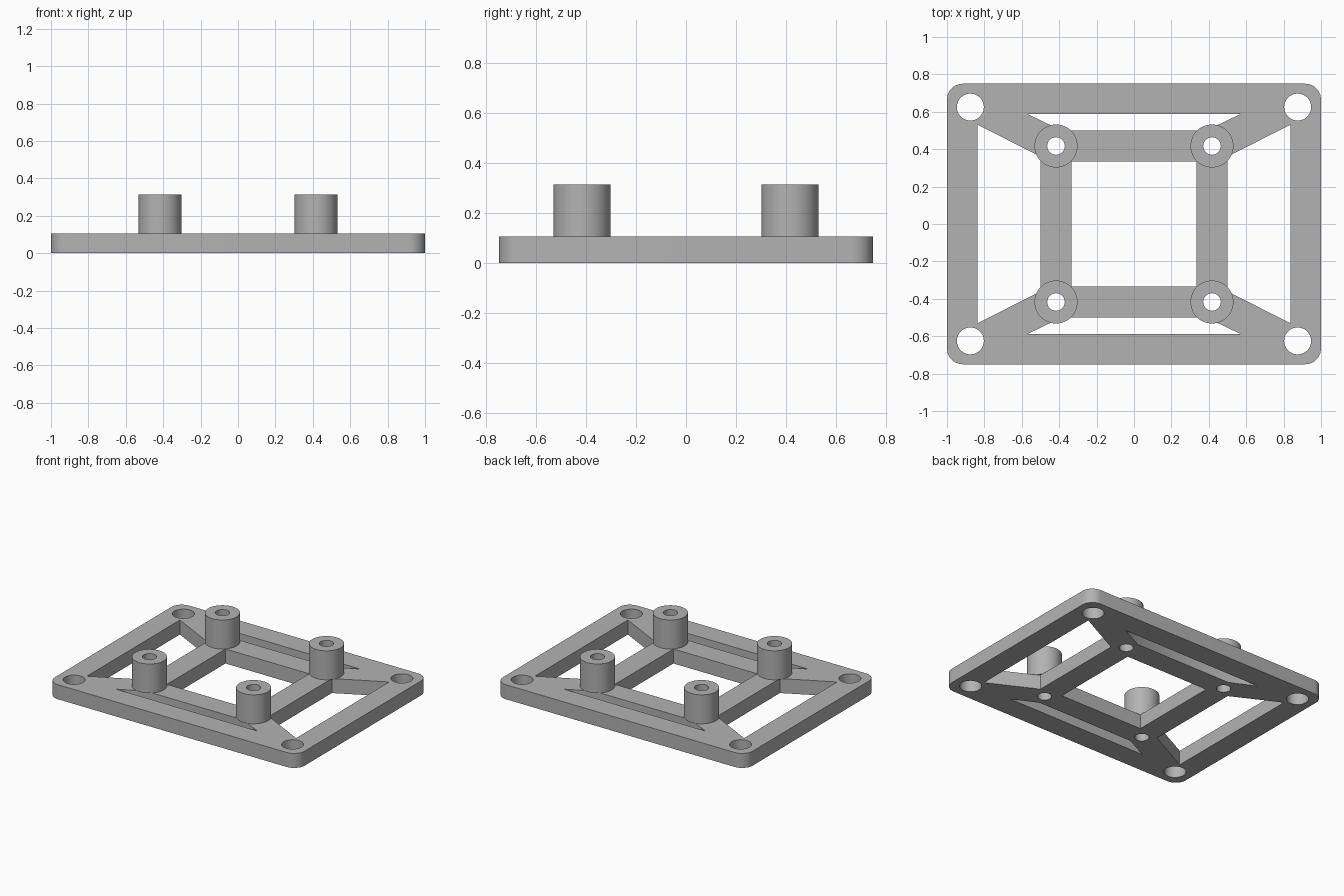
import bpy, bmesh
from math import cos, sin, pi, radians

cube = bpy.data.objects.get("Cube")
if cube:
    bpy.data.objects.remove(cube, do_unlink=True)

GREY = (0.45, 0.45, 0.45, 1)
grey = bpy.data.materials.new("matte grey")
grey.use_nodes = True
grey.diffuse_color = GREY
grey.node_tree.nodes["Principled BSDF"].inputs["Base Color"].default_value = GREY

PLATE_H, BOSS_TOP = 0.105, 0.315
BOSS, BORE, BOSS_R = 0.417, 0.047, 0.115   # standoff centre, bore and radius
HOLE_X, HOLE_Y, HOLE_R = 0.875, 0.625, 0.072
QUADRANTS = [(sx, sy) for sx in (-1, 1) for sy in (-1, 1)]


def circle(x, y, r, n=48):
    return [(x + r * cos(2 * pi * i / n), y + r * sin(2 * pi * i / n)) for i in range(n)]


def rounded_rect(w, d, r, steps=10):
    pts = []
    for q, (sx, sy) in enumerate([(1, 1), (-1, 1), (-1, -1), (1, -1)]):
        for i in range(steps + 1):
            a = (q + i / steps) * pi / 2
            pts.append((sx * (w - r) + r * cos(a), sy * (d - r) + r * sin(a)))
    return pts


def extrude_outline(name, loops, z0, z1):
    """Solid from an outer loop and hole loops, between two heights."""
    curve = bpy.data.curves.new(name, "CURVE")
    curve.dimensions, curve.fill_mode = "2D", "BOTH"
    curve.extrude = (z1 - z0) / 2
    for pts in loops:
        spline = curve.splines.new("POLY")
        spline.points.add(len(pts) - 1)
        for p, (x, y) in zip(spline.points, pts):
            p.co = (x, y, 0, 1)
        spline.use_cyclic_u = True
    temp = bpy.data.objects.new(name + "_outline", curve)
    bpy.context.collection.objects.link(temp)
    graph = bpy.context.evaluated_depsgraph_get()
    mesh = bpy.data.meshes.new_from_object(temp.evaluated_get(graph))
    bpy.data.objects.remove(temp, do_unlink=True)
    bm = bmesh.new()
    bm.from_mesh(mesh)
    bmesh.ops.remove_doubles(bm, verts=bm.verts, dist=0.0001)
    bmesh.ops.translate(bm, verts=bm.verts, vec=(0, 0, (z0 + z1) / 2))
    bmesh.ops.recalc_face_normals(bm, faces=bm.faces)
    bm.to_mesh(mesh)
    bm.free()
    mesh.materials.clear()
    mesh.materials.append(grey)
    obj = bpy.data.objects.new(name, mesh)
    bpy.context.collection.objects.link(obj)
    bpy.ops.object.select_all(action="DESELECT")
    obj.select_set(True)
    bpy.context.view_layer.objects.active = obj
    bpy.ops.object.shade_smooth_by_angle(angle=radians(30))
    return obj


# Base plate: outer frame, inner frame and diagonal braces left by the openings
plate = [rounded_rect(1, 0.75, 0.085)]
plate.append([(sx * 0.335, sx * sy * 0.335) for sx in (-1, 1) for sy in (-1, 1)])
for s in (-1, 1):
    plate.append([(-0.387, s * 0.5), (0.387, s * 0.5), (0.567, s * 0.587), (-0.567, s * 0.587)])
    plate.append([(s * 0.5, -0.36), (s * 0.5, 0.36), (s * 0.838, 0.532), (s * 0.838, -0.532)])
for sx, sy in QUADRANTS:
    plate.append(circle(sx * HOLE_X, sy * HOLE_Y, HOLE_R))
    plate.append(circle(sx * BOSS, sy * BOSS, BORE))
extrude_outline("base_plate", plate, 0, PLATE_H)

# Hollow standoffs on the inner frame corners
for sx, sy in QUADRANTS:
    name = ("back" if sy > 0 else "front") + ("_left" if sx > 0 else "_right") + "_standoff"
    x, y = sx * BOSS, sy * BOSS
    extrude_outline(name, [circle(x, y, BOSS_R), circle(x, y, BORE)], PLATE_H, BOSS_TOP)
